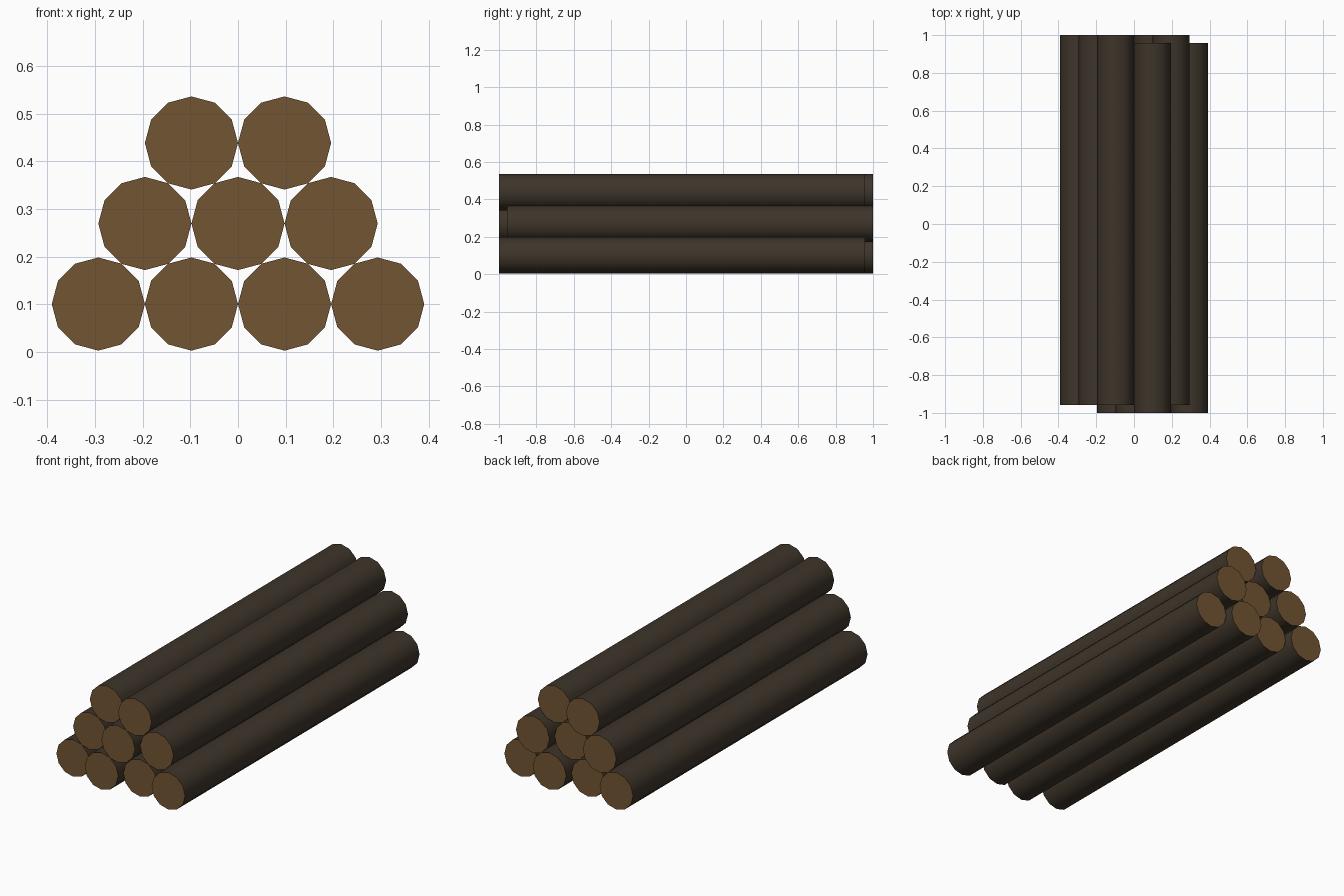
import bpy
import math

if "Cube" in bpy.data.objects:
    bpy.data.objects.remove(bpy.data.objects["Cube"])

RADIUS = 0.0977      # log radius
SIDES = 12
LENGTH = 1.957
SHIFT = 0.0215       # alternate logs slide forward or back
ROW_RISE = 0.169     # height between stacked rows


def material(name, color):
    mat = bpy.data.materials.new(name)
    mat.diffuse_color = (*color, 1.0)
    mat.use_nodes = True
    mat.node_tree.nodes["Principled BSDF"].inputs["Base Color"].default_value = mat.diffuse_color
    return mat


bark = material("dark_bark", (0.048, 0.035, 0.023))
wood = material("cut_wood", (0.171, 0.089, 0.032))


def add_log(name, x, y, z):
    # Cylinder lying along y, with bark sides and cut ends
    bpy.ops.mesh.primitive_cylinder_add(
        vertices=SIDES, radius=RADIUS, depth=LENGTH,
        location=(x, y, z), rotation=(math.pi / 2, 0, 0))
    log = bpy.context.object
    log.name = name
    log.data.materials.append(bark)
    log.data.materials.append(wood)
    for face in log.data.polygons:
        face.material_index = 1 if abs(face.normal.z) > 0.9 else 0
    bpy.ops.object.shade_smooth_by_angle(angle=math.radians(40))


# Pyramid stack: rows of four, three and two logs
for row, count in enumerate((4, 3, 2)):
    for i in range(count):
        x = (i - (count - 1) / 2) * 2 * RADIUS
        y = SHIFT if i % 2 == 0 else -SHIFT
        add_log(f"log_row{row + 1}_{i + 1}", x, y, 0.1005 + row * ROW_RISE)
